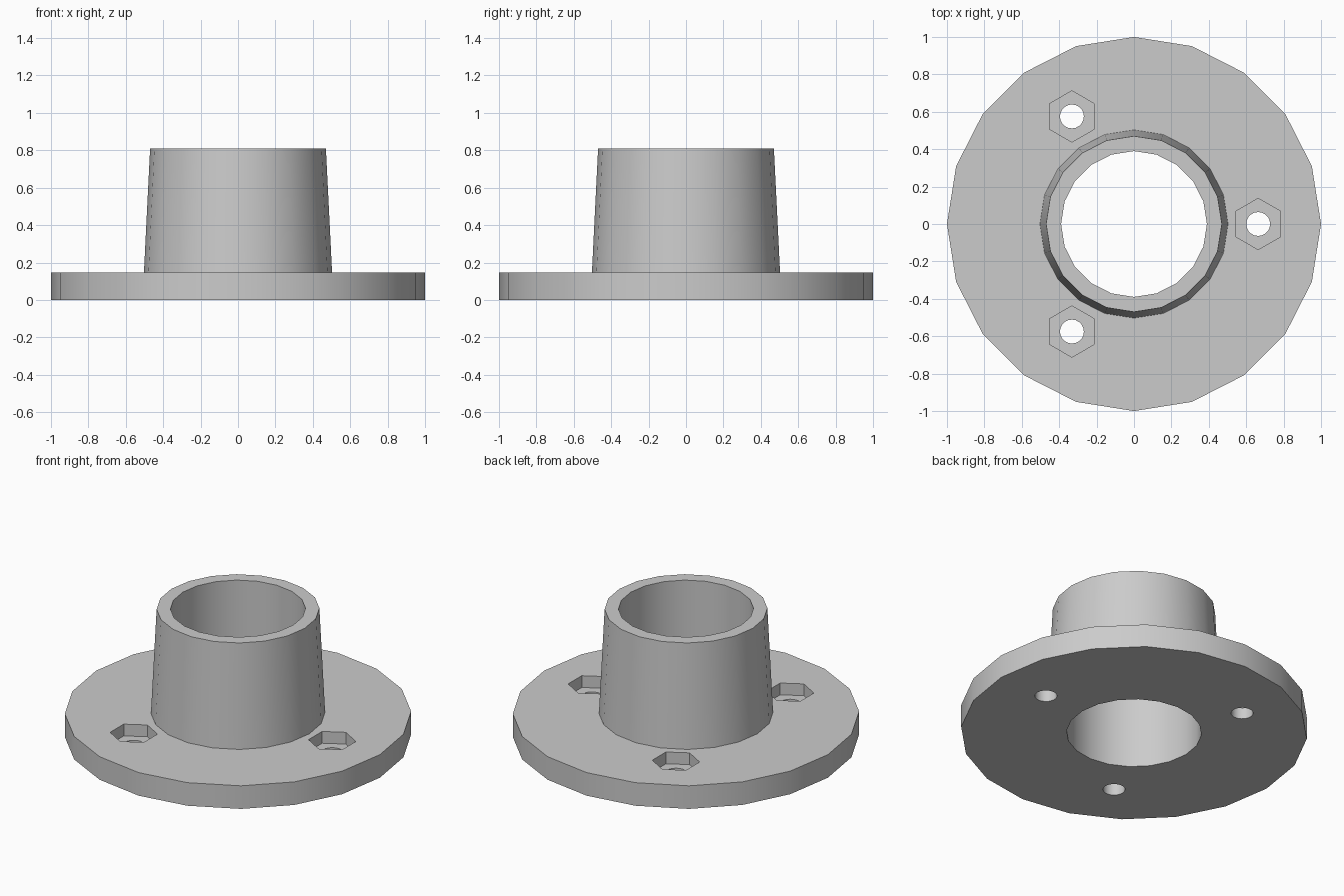
import bpy
import bmesh
from math import cos, sin, tau, pi

SIDES = 20
FLANGE_TOP, COLLAR_TOP = 0.147, 0.81
BORE = 0.39
BOLT_CIRCLE = 0.664
POCKET_FLOOR = 0.072

cube = bpy.data.objects.get("Cube")
if cube:
    bpy.data.objects.remove(cube, do_unlink=True)

grey = bpy.data.materials.new("plain grey")
grey.use_nodes = True
colour = (0.6, 0.6, 0.6, 1)
grey.diffuse_color = colour
grey.node_tree.nodes["Principled BSDF"].inputs["Base Color"].default_value = colour


def add_object(name, bm):
    bmesh.ops.recalc_face_normals(bm, faces=bm.faces)
    mesh = bpy.data.meshes.new(name)
    bm.to_mesh(mesh)
    bm.free()
    mesh.materials.append(grey)
    obj = bpy.data.objects.new(name, mesh)
    bpy.context.collection.objects.link(obj)
    return obj


def lathe(name, profile, sides):
    """Revolve a closed (radius, height) profile around z."""
    bm = bmesh.new()
    rings = [[bm.verts.new((r * cos(tau * i / sides), r * sin(tau * i / sides), z))
              for r, z in profile] for i in range(sides)]
    n = len(profile)
    for i, ring in enumerate(rings):
        following = rings[(i + 1) % sides]
        for j in range(n):
            k = (j + 1) % n
            bm.faces.new((ring[j], following[j], following[k], ring[k]))
    return add_object(name, bm)


def prism_cutter(name, x, y, radius, sides, bottom, top, turn=0):
    """Upright prism used to cut a hole or pocket."""
    bm = bmesh.new()
    base = [bm.verts.new((x + radius * cos(turn + tau * i / sides),
                          y + radius * sin(turn + tau * i / sides), bottom))
            for i in range(sides)]
    face = bm.faces.new(base)
    extruded = bmesh.ops.extrude_face_region(bm, geom=[face], use_keep_orig=True)
    moved = [g for g in extruded["geom"] if isinstance(g, bmesh.types.BMVert)]
    bmesh.ops.translate(bm, verts=moved, vec=(0, 0, top - bottom))
    obj = add_object(name, bm)
    obj.hide_render = True
    return obj


# Flange and tapered collar in one revolved body
body = lathe("flanged_collar", [
    (BORE, 0), (1, 0), (1, FLANGE_TOP), (0.503, FLANGE_TOP),
    (0.47, COLLAR_TOP), (BORE, COLLAR_TOP)], SIDES)

# Three bolt holes with hexagonal nut pockets
cutters = []
for i in range(3):
    x, y = BOLT_CIRCLE * cos(tau * i / 3), BOLT_CIRCLE * sin(tau * i / 3)
    cutters.append(prism_cutter("nut_pocket_cutter", x, y, 0.137, 6,
                                POCKET_FLOOR, 0.3, pi / 6))
    cutters.append(prism_cutter("bolt_hole_cutter", x, y, 0.064, SIDES, -0.1, 0.25))

for cutter in cutters:
    cut = body.modifiers.new("cut", "BOOLEAN")
    cut.operation = "DIFFERENCE"
    cut.solver = "EXACT"
    cut.object = cutter

# Apply the cuts, then shade smooth with crisp edges
bpy.ops.object.select_all(action="DESELECT")
body.select_set(True)
bpy.context.view_layer.objects.active = body
for cut in list(body.modifiers):
    bpy.ops.object.modifier_apply(modifier=cut.name)
for cutter in cutters:
    bpy.data.objects.remove(cutter, do_unlink=True)
bpy.ops.object.shade_smooth_by_angle(angle=pi / 6)
